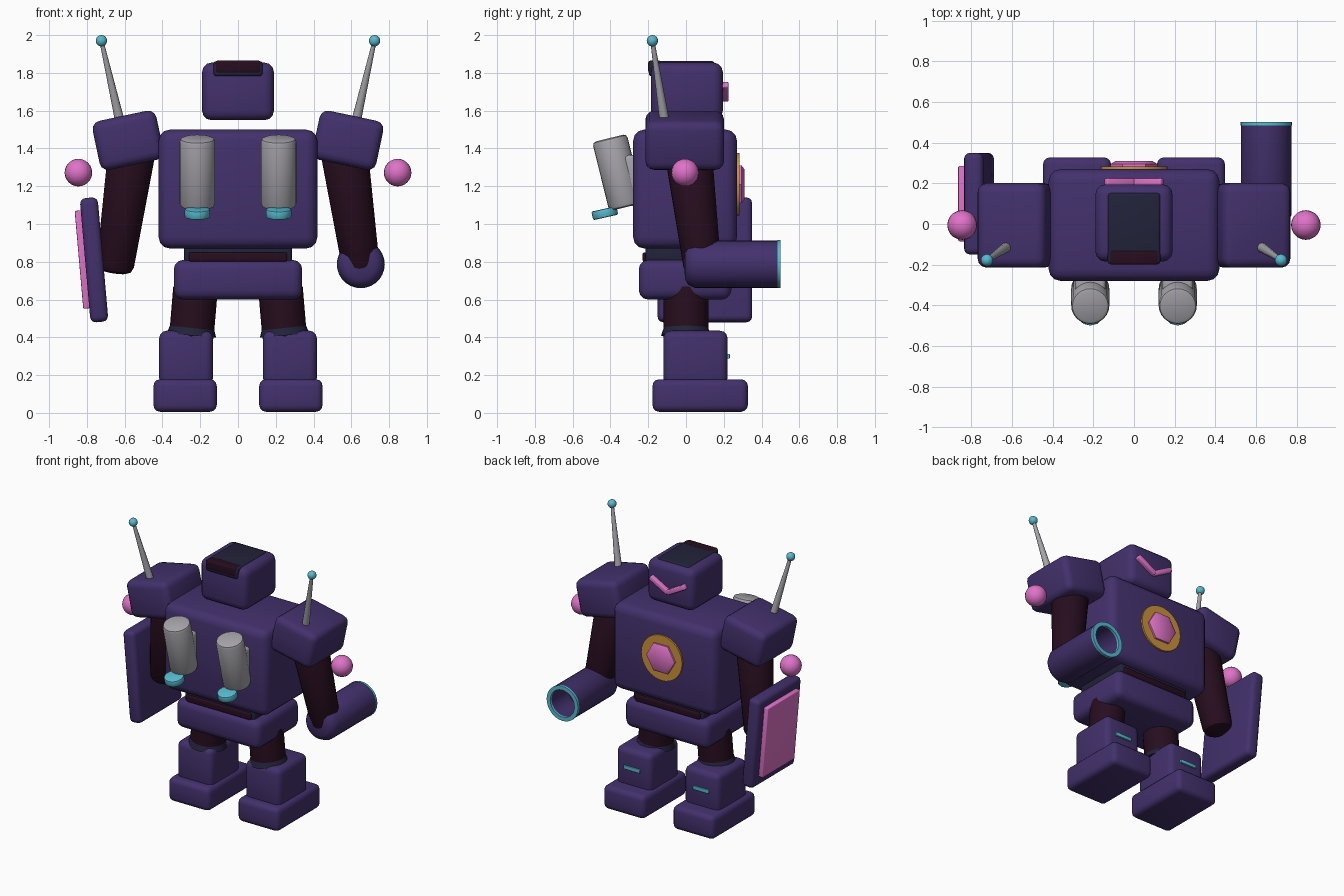
import bpy, bmesh
from math import radians, cos, sin, tau
from mathutils import Vector

cube = bpy.data.objects.get("Cube")
if cube:
    bpy.data.objects.remove(cube)


def material(name, r, g, b):
    m = bpy.data.materials.new(name)
    m.use_nodes = True
    m.diffuse_color = (r, g, b, 1)
    bsdf = next(n for n in m.node_tree.nodes if n.type == 'BSDF_PRINCIPLED')
    bsdf.inputs["Base Color"].default_value = (r, g, b, 1)
    return m


PURPLE = material("purple", .055, .03, .15)
MAROON = material("dark maroon", .02, .004, .013)
NAVY = material("dark navy", .016, .016, .042)
GREY = material("grey", .38, .37, .4)
CYAN = material("cyan", .09, .5, .62)
PINK = material("pink", .74, .17, .58)
GOLD = material("gold", .6, .29, .04)


def finish(name, bm, mat):
    bmesh.ops.recalc_face_normals(bm, faces=bm.faces)
    me = bpy.data.meshes.new(name)
    bm.to_mesh(me)
    bm.free()
    me.materials.append(mat)
    ob = bpy.data.objects.new(name, me)
    bpy.context.collection.objects.link(ob)
    bpy.ops.object.select_all(action='DESELECT')
    ob.select_set(True)
    bpy.context.view_layer.objects.active = ob
    bpy.ops.object.shade_smooth_by_angle(angle=radians(40))
    return ob


def box(name, centre, size, mat, bevel=.0, tilt=0):
    """Rounded box, tilted in degrees about the y axis."""
    bm = bmesh.new()
    bmesh.ops.create_cube(bm, size=1)
    bmesh.ops.scale(bm, vec=size, verts=bm.verts)
    if bevel:
        bmesh.ops.bevel(bm, geom=bm.edges[:], offset=bevel, segments=3,
                        profile=.5, affect='EDGES')
    ob = finish(name, bm, mat)
    ob.location = centre
    ob.rotation_euler.y = radians(tilt)
    return ob


def lathe(name, start, end, profile, mat, sides=24):
    """Spin (radius, height) points about the line from start to end."""
    bm = bmesh.new()
    rings = []
    for r, h in profile:
        n = sides if r else 1
        rings.append([bm.verts.new((r * cos(tau * i / n), r * sin(tau * i / n), h))
                      for i in range(n)])
    for a, b in zip(rings, rings[1:]):
        for i in range(sides):
            j = i + 1
            quad = [a[i % len(a)], a[j % len(a)], b[j % len(b)], b[i % len(b)]]
            bm.faces.new(list(dict.fromkeys(quad)))
    ob = finish(name, bm, mat)
    ob.location = start
    ob.rotation_euler = (Vector(end) - Vector(start)).to_track_quat('Z', 'Y').to_euler()
    return ob


def rod(name, start, end, r1, r2, mat, round_off=0, sides=24):
    """Tapered cylinder with optionally rounded rims."""
    length = (Vector(end) - Vector(start)).length
    c = round_off
    profile = [(0, 0), (r1 - c, 0)]
    if c:
        profile += [(r1 - c * .3, c * .3), (r1, c), (r2, length - c),
                    (r2 - c * .3, length - c * .3)]
    profile += [(r2 - c, length), (0, length)]
    return lathe(name, start, end, profile, mat, sides)


def ball(name, centre, radius, mat):
    bm = bmesh.new()
    bmesh.ops.create_uvsphere(bm, u_segments=20, v_segments=12, radius=radius)
    finish(name, bm, mat).location = centre


# Torso, waist and pelvis
box("torso", (0, -.005, 1.185), (.84, .55, .63), PURPLE, .06)
box("waist", (0, -.005, .84), (.57, .42, .12), NAVY, .02)
box("waist_band", (0, -.005, .825), (.52, .45, .05), MAROON, .01)
box("pelvis", (0, -.005, .705), (.68, .49, .21), PURPLE, .05)

# Chest emblem
lathe("chest_ring", (0, .26, 1.21), (0, 1, 1.21),
      [(0, 0), (.165, 0), (.165, .022), (0, .022)], GOLD, 32)
lathe("chest_gem", (0, .27, 1.21), (0, 1, 1.21),
      [(0, 0), (.115, 0), (.115, .025), (.09, .04), (0, .04)], PINK, 6)

# Head with crown plate, rear strip and angled visor
box("head", (0, .005, 1.702), (.38, .38, .305), PURPLE, .05)
box("crown_plate", (0, -.022, 1.822), (.26, .35, .08), NAVY, .015)
box("crown_strip", (0, -.165, 1.832), (.24, .07, .065), MAROON, .01)
for side, s in (("left", 1), ("right", -1)):
    box(side + "_visor", (s * .068, .2, 1.7), (.165, .05, .035), PINK, .008, -s * 29)

# Paired parts
for side, s in (("left", 1), ("right", -1)):
    # Legs
    rod(side + "_thigh", (s * .225, 0, .66), (s * .247, 0, .4), .118, .118, MAROON)
    rod(side + "_knee", (s * .243, 0, .455), (s * .247, 0, .41), .116, .132, NAVY)
    box(side + "_shin", (s * .275, .05, .29), (.285, .34, .29), PURPLE, .04)
    box(side + "_shin_light", (s * .28, .222, .3), (.13, .02, .026), CYAN, .004)
    box(side + "_foot", (s * .28, .075, .092), (.335, .505, .172), PURPLE, .035)

    # Shoulders and arms
    box(side + "_shoulder", (s * .582, -.007, 1.443), (.345, .415, .265),
        PURPLE, .045, s * 12)
    rod(side + "_arm", (s * .56, .01, 1.4), (s * .655, .09, .745), .125, .1,
        MAROON, .04)
    ball(side + "_shoulder_orb", (s * .845, -.005, 1.272), .073, PINK)

    # Antennas
    rod(side + "_antenna", (s * .62, -.11, 1.52), (s * .723, -.178, 1.97),
        .027, .011, GREY, 0, 10)
    ball(side + "_antenna_tip", (s * .723, -.178, 1.97), .03, CYAN)

    # Rear thrusters
    x = s * .215
    rod(side + "_thruster", (x, -.315, 1.09), (x, -.405, 1.455), .094, .094, GREY, .02)
    box(side + "_thruster_mount", (x, -.3, 1.23), (.15, .1, .27), GREY, .02)
    rod(side + "_nozzle", (x, -.425, 1.035), (x, -.435, 1.08), .068, .068, CYAN, .008, 12)

# Cannon forearm, hollow at the muzzle
muzzle = (.65, 1, .787)
lathe("left_cannon", (.65, -.01, .787), muzzle,
      [(0, 0), (.08, .005), (.108, .022), (.125, .055), (.125, .5),
       (.1, .5), (.1, .3), (0, .3)], PURPLE, 28)
lathe("cannon_rim", (.65, .485, .787), muzzle,
      [(.127, 0), (.127, .016), (.098, .016), (.098, 0), (.127, 0)], CYAN, 28)

# Shield with inset-coloured face panel
box("shield", (-.762, .1, .81), (.095, .5, .66), PURPLE, .03, -5)
box("shield_panel", (-.822, .1, .812), (.04, .37, .52), PINK, .006, -5)
